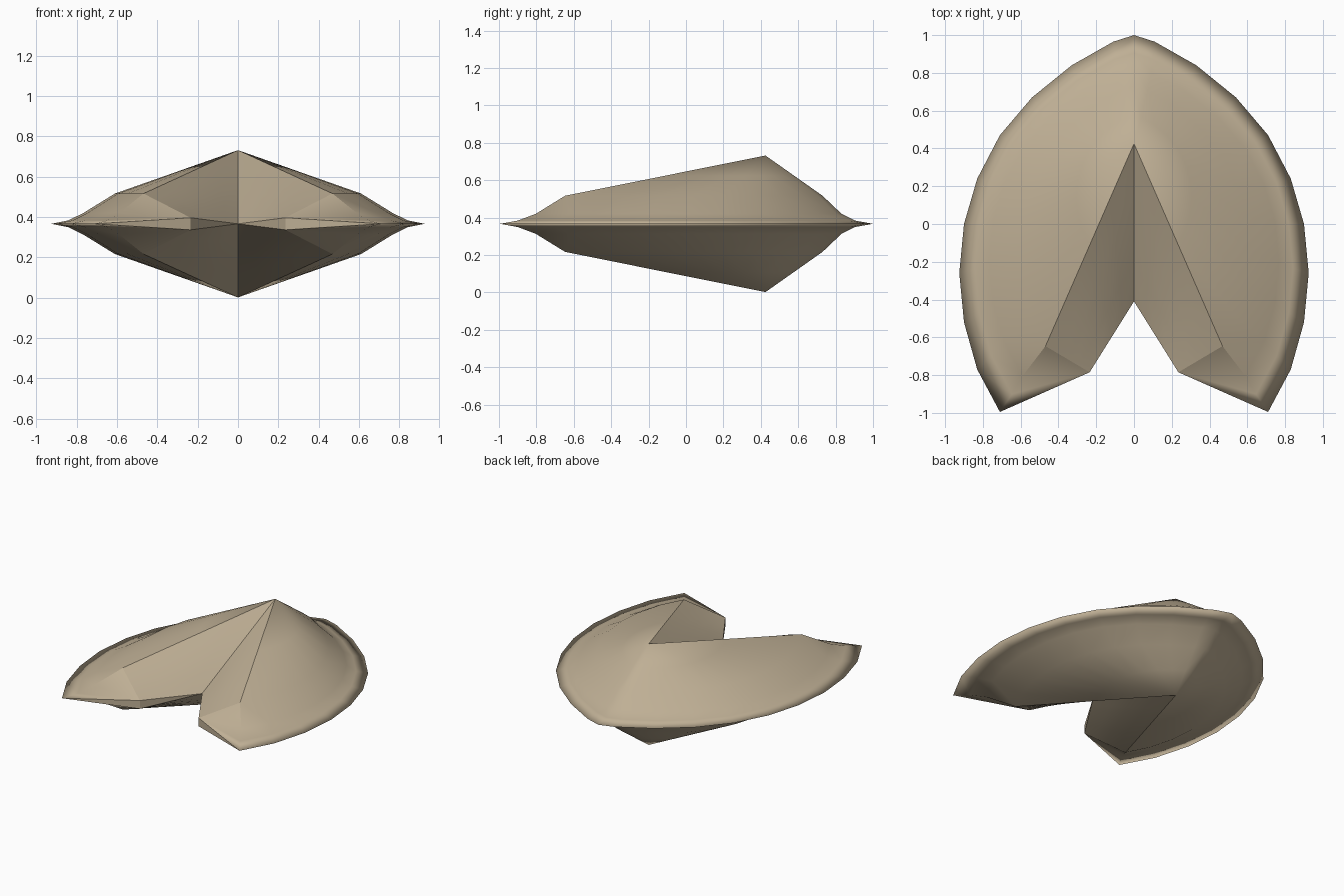
import bpy, bmesh
from mathutils import Vector

if "Cube" in bpy.data.objects:
    bpy.data.objects.remove(bpy.data.objects["Cube"])

tan = bpy.data.materials.new("tan")
tan.diffuse_color = (0.52, 0.43, 0.30, 1)
tan.use_nodes = True
tan.node_tree.nodes["Principled BSDF"].inputs["Base Color"].default_value = tan.diffuse_color

# Right half of the plan outline, nose to rear corner
outline = [(0, 1), (.11, .965), (.33, .84), (.54, .67), (.71, .47), (.83, .24),
           (.9, 0), (.925, -.26), (.9, -.52), (.83, -.77), (.71, -.995)]
# Shell rings: x scale, y scale, y shift, height above the rim
rings = [(1, 1, 0, 0), (.91, .905, 0, .017), (.83, .82, .012, .053), (.66, .69, .04, .15)]
apex = Vector((0, .425, .365))
notch = Vector((0, -.41, 0))
tip = Vector((.235, -.785, .03))
tip_low = Vector((.235, -.785, 0))

bm = bmesh.new()


def face(*pts):
    """Add a face, dropping repeated points."""
    keep = [p for i, p in enumerate(pts) if (p - pts[i - 1]).length > 1e-5]
    if len(keep) > 2:
        bm.faces.new([bm.verts.new(p) for p in keep])


# Upper right quarter: rim bevel rings, then the cone up to the peak
loops = [[Vector((x * sx, y * sy + dy, z)) for x, y in outline] for sx, sy, dy, z in rings]
loops.append([p.lerp(apex, .5) for p in loops[-1]])
loops.append([apex.copy() for p in outline])
for a, b in zip(loops, loops[1:]):
    for i in range(len(outline) - 1):
        face(a[i], b[i], b[i + 1], a[i + 1])

# Inner valley: twisted patch between ridge and centre line
ridge_end = loops[3][-1]
N = 4


def patch(u, v):
    return apex.lerp(ridge_end, u).lerp(notch.lerp(tip, u), v)


for i in range(N):
    for j in range(N):
        u0, u1, v0, v1 = i / N, (i + 1) / N, j / N, (j + 1) / N
        face(patch(u0, v0), patch(u1, v0), patch(u1, v1), patch(u0, v1))

# Rear lobe ends and the thin wall of the notch
for k in range(3):
    face(loops[k][-1], loops[k + 1][-1], tip)
face(loops[0][-1], tip, tip_low)
for i in range(N):
    a, b = i / N, (i + 1) / N
    face(notch.lerp(tip, a), notch.lerp(tip, b), notch.lerp(tip_low, b), notch.lerp(tip_low, a))

# Complete by mirroring downwards and across
for axis in (2, 0):
    geo = bmesh.ops.duplicate(bm, geom=bm.verts[:] + bm.edges[:] + bm.faces[:])["geom"]
    copies = [g for g in geo if isinstance(g, bmesh.types.BMFace)]
    for v in geo:
        if isinstance(v, bmesh.types.BMVert):
            v.co[axis] *= -1
    bmesh.ops.reverse_faces(bm, faces=copies)
bmesh.ops.remove_doubles(bm, verts=bm.verts[:], dist=.0005)
bmesh.ops.recalc_face_normals(bm, faces=bm.faces[:])

# Smooth shell; the rim is soft, the valley folds stay sharp
for f in bm.faces:
    f.smooth = True
for e in bm.edges:
    mid = (e.verts[0].co + e.verts[1].co) / 2
    on_rim = all(abs(v.co.z) < .001 for v in e.verts) and mid.y > -.99 and abs(mid.x) > .05
    if len(e.link_faces) == 2 and e.calc_face_angle() > .5 and not on_rim:
        e.smooth = False

mesh = bpy.data.meshes.new("shell")
bm.to_mesh(mesh)
bm.free()
mesh.materials.append(tan)
shell = bpy.data.objects.new("shell", mesh)
shell.location.z = .367
bpy.context.collection.objects.link(shell)
